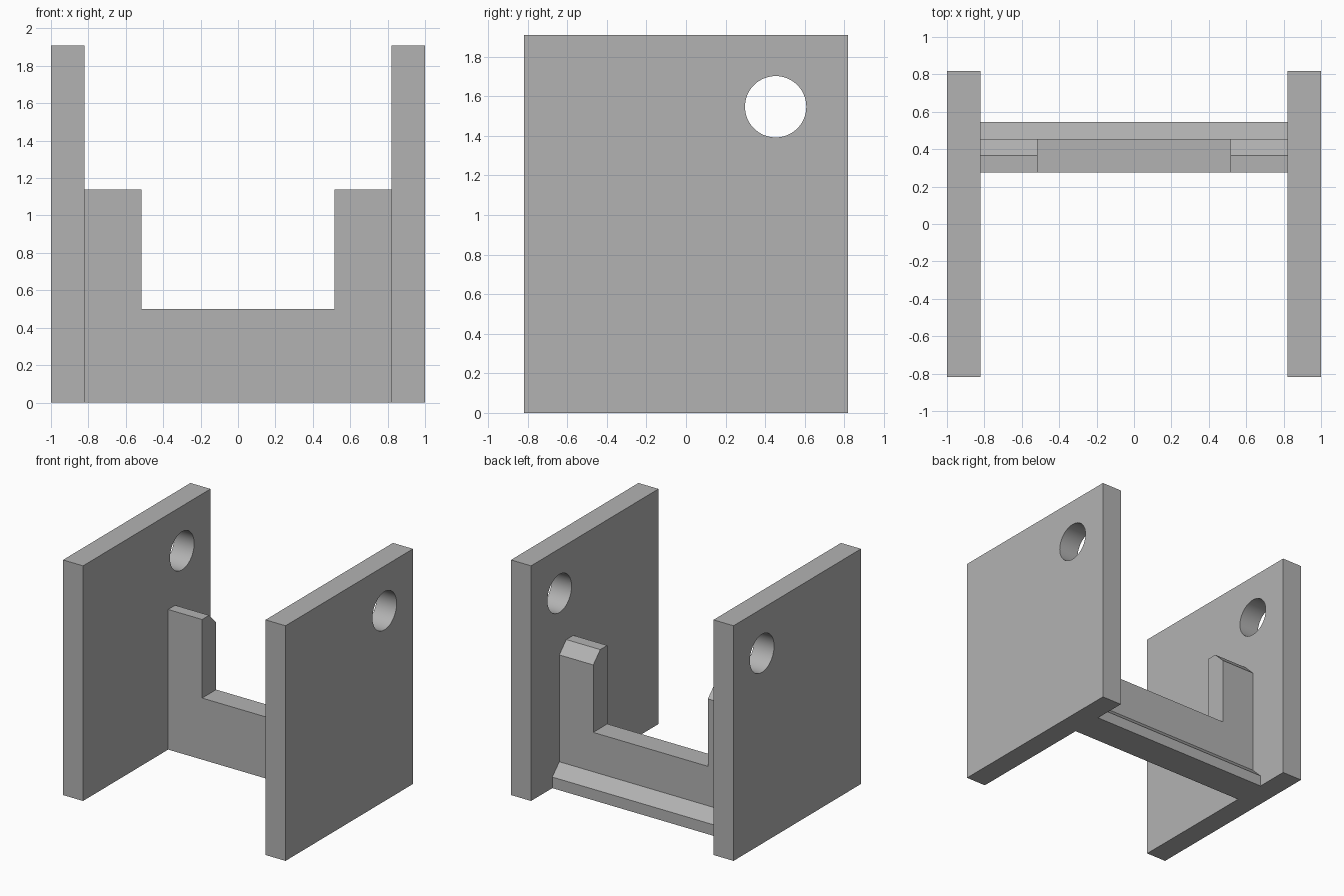
import bpy
import bmesh
from math import pi

if "Cube" in bpy.data.objects:
    bpy.data.objects.remove(bpy.data.objects["Cube"], do_unlink=True)

HALF_W, INNER = 1.0, 0.82      # outer and inner faces of the side plates
HALF_D, HEIGHT = 0.818, 1.91
FRONT, BACK = 0.275, 0.455     # cross wall
WALL_TOP, NOTCH_Z, NOTCH_X = 1.138, 0.5, 0.515
STEP = 0.09                    # chamfer and ledge size

grey = bpy.data.materials.new("plain_grey")
grey.use_nodes = True
grey.diffuse_color = (0.45, 0.45, 0.45, 1)
grey.node_tree.nodes["Principled BSDF"].inputs["Base Color"].default_value = grey.diffuse_color


def extrude_along_x(name, profile, x0, x1):
    """Solid made by sweeping a (y, z) outline from x0 to x1."""
    bm = bmesh.new()
    face = bm.faces.new([bm.verts.new((x0, y, z)) for y, z in profile])
    swept = bmesh.ops.extrude_face_region(bm, geom=[face])["geom"]
    verts = [v for v in swept if isinstance(v, bmesh.types.BMVert)]
    bmesh.ops.translate(bm, verts=verts, vec=(x1 - x0, 0, 0))
    bmesh.ops.recalc_face_normals(bm, faces=bm.faces)
    mesh = bpy.data.meshes.new(name)
    bm.to_mesh(mesh)
    bm.free()
    mesh.materials.append(grey)
    obj = bpy.data.objects.new(name, mesh)
    bpy.context.collection.objects.link(obj)
    return obj


def rectangle(y0, y1, z0, z1):
    return [(y0, z0), (y1, z0), (y1, z1), (y0, z1)]


def select(obj):
    bpy.ops.object.select_all(action="DESELECT")
    obj.select_set(True)
    bpy.context.view_layer.objects.active = obj


def cut(obj, cutter):
    """Subtract the cutter, then discard it."""
    mod = obj.modifiers.new("cut", "BOOLEAN")
    mod.operation, mod.solver, mod.object = "DIFFERENCE", "EXACT", cutter
    select(obj)
    bpy.ops.object.modifier_apply(modifier=mod.name)
    bpy.data.objects.remove(cutter, do_unlink=True)


# Side plates, each with a round hole near the upper back corner
for name, side in (("right_plate", -1), ("left_plate", 1)):
    plate = extrude_along_x(name, rectangle(-HALF_D, HALF_D, 0, HEIGHT),
                            side * INNER, side * HALF_W)
    bpy.ops.mesh.primitive_cylinder_add(vertices=64, radius=0.155, depth=0.6,
                                        location=(side * 0.91, 0.453, 1.547),
                                        rotation=(0, pi / 2, 0))
    hole = bpy.context.object
    hole.data.materials.append(grey)
    cut(plate, hole)
    select(plate)
    bpy.ops.object.shade_smooth_by_angle(angle=pi / 6)

# Cross wall with a chamfered top and a sloped ledge along its back foot
wall = extrude_along_x("cross_wall", [
    (FRONT, 0), (BACK + STEP, 0), (BACK + STEP, STEP), (BACK, 2 * STEP),
    (BACK, WALL_TOP - STEP), (BACK - STEP, WALL_TOP), (FRONT, WALL_TOP),
], -INNER, INNER)

# Wide notch that leaves a post at each end of the wall
cut(wall, extrude_along_x("notch_cutter", rectangle(0, 0.8, NOTCH_Z, 1.5),
                          -NOTCH_X, NOTCH_X))
